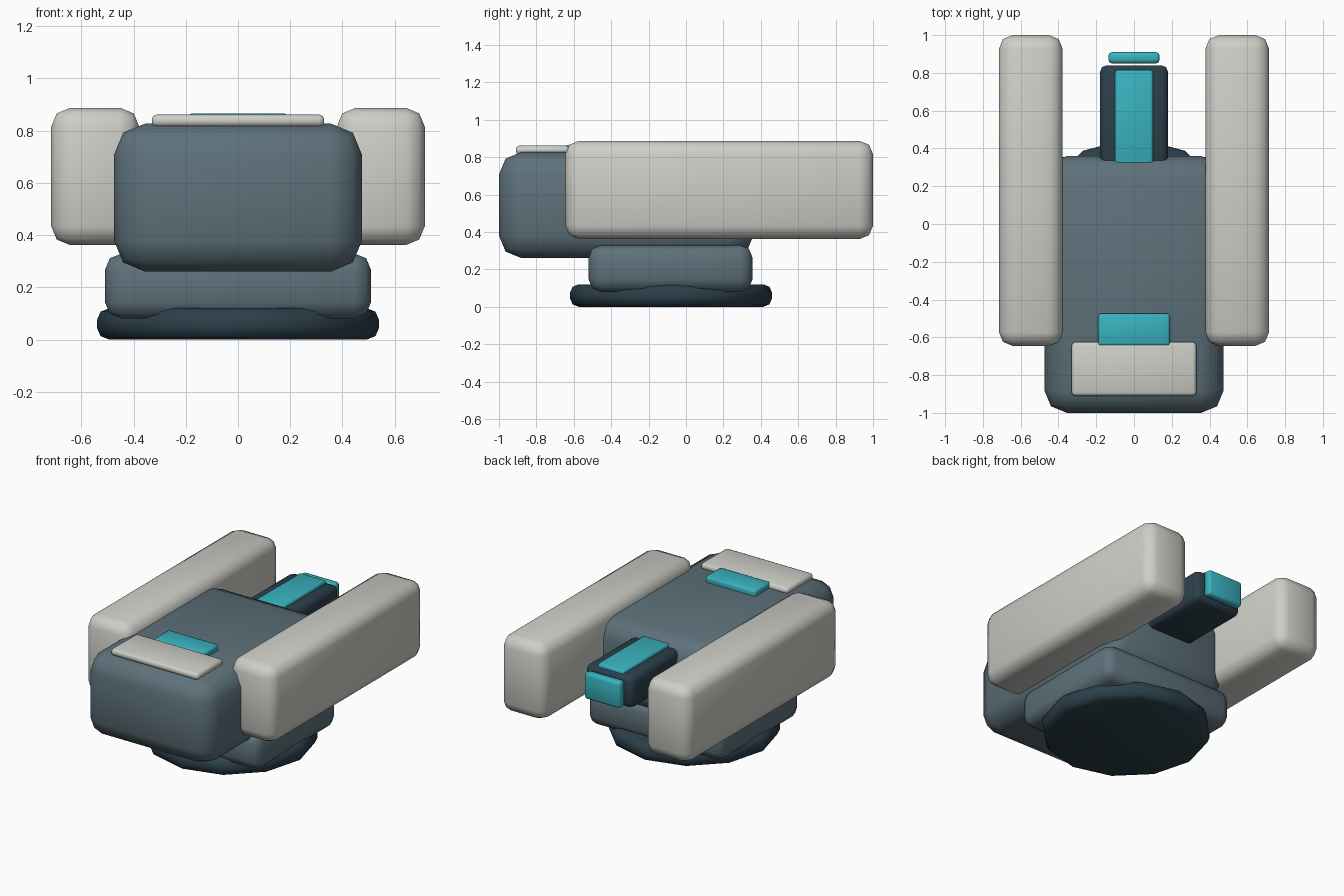
import bpy, bmesh, math
from mathutils import Matrix

if "Cube" in bpy.data.objects:
    bpy.data.objects.remove(bpy.data.objects["Cube"])


def material(name, rgb):
    m = bpy.data.materials.new(name)
    m.diffuse_color = (*rgb, 1)
    m.use_nodes = True
    m.node_tree.nodes["Principled BSDF"].inputs["Base Color"].default_value = m.diffuse_color
    return m


SLATE = material("slate", (0.11, 0.165, 0.195))
DARK = material("dark", (0.025, 0.05, 0.07))
PALE = material("pale", (0.62, 0.62, 0.58))
CYAN = material("cyan", (0.04, 0.45, 0.52))


def finish(name, bm, mat, bevel):
    """Turn a bmesh into a smooth, bevelled object."""
    mesh = bpy.data.meshes.new(name)
    bm.to_mesh(mesh)
    bm.free()
    mesh.materials.append(mat)
    ob = bpy.data.objects.new(name, mesh)
    bpy.context.collection.objects.link(ob)
    mod = ob.modifiers.new("bevel", 'BEVEL')
    mod.width = bevel
    mod.segments = 2
    mod.limit_method = 'ANGLE'
    mod.angle_limit = math.radians(40)
    bpy.ops.object.select_all(action='DESELECT')
    ob.select_set(True)
    bpy.context.view_layer.objects.active = ob
    bpy.ops.object.modifier_apply(modifier=mod.name)
    bpy.ops.object.shade_smooth_by_angle(angle=math.radians(50))
    return ob


def box(name, x, y, z, mat, bevel):
    """Rounded box given its (min, max) range on each axis."""
    bm = bmesh.new()
    bmesh.ops.create_cube(bm, size=1)
    ranges = (x, y, z)
    bmesh.ops.scale(bm, vec=[b - a for a, b in ranges], verts=bm.verts)
    bmesh.ops.translate(bm, vec=[(a + b) / 2 for a, b in ranges], verts=bm.verts)
    return finish(name, bm, mat, bevel)


# Twelve-sided turntable disc with a vertex on the y axis
bm = bmesh.new()
bmesh.ops.create_cone(bm, cap_ends=True, segments=12, radius1=0.54, radius2=0.54,
                      depth=0.12, matrix=Matrix.Translation((0, -0.08, 0.06)))
finish("turntable_disc", bm, DARK, 0.045)

# Lower block and main housing
box("lower_block", (-0.51, 0.51), (-0.52, 0.355), (0.08, 0.33), SLATE, 0.065)
box("main_housing", (-0.475, 0.475), (-1.0, 0.36), (0.26, 0.827), SLATE, 0.12)

# Side pods, one each side
for side, (x0, x1) in {"left": (-0.715, -0.378), "right": (0.378, 0.715)}.items():
    box(side + "_side_pod", (x0, x1), (-0.645, 1.0), (0.362, 0.887), PALE, 0.072)

# Rear arm with its light strip and end cap
box("rear_arm", (-0.18, 0.18), (0.26, 0.84), (0.55, 0.767), DARK, 0.035)
box("arm_strip", (-0.1, 0.1), (0.28, 0.815), (0.74, 0.787), CYAN, 0.012)
box("arm_end_cap", (-0.135, 0.135), (0.85, 0.91), (0.57, 0.75), CYAN, 0.018)

# Panels on top of the housing
box("top_panel", (-0.33, 0.33), (-0.91, -0.625), (0.815, 0.861), PALE, 0.018)
box("top_window", (-0.19, 0.19), (-0.645, -0.475), (0.81, 0.866), CYAN, 0.014)
